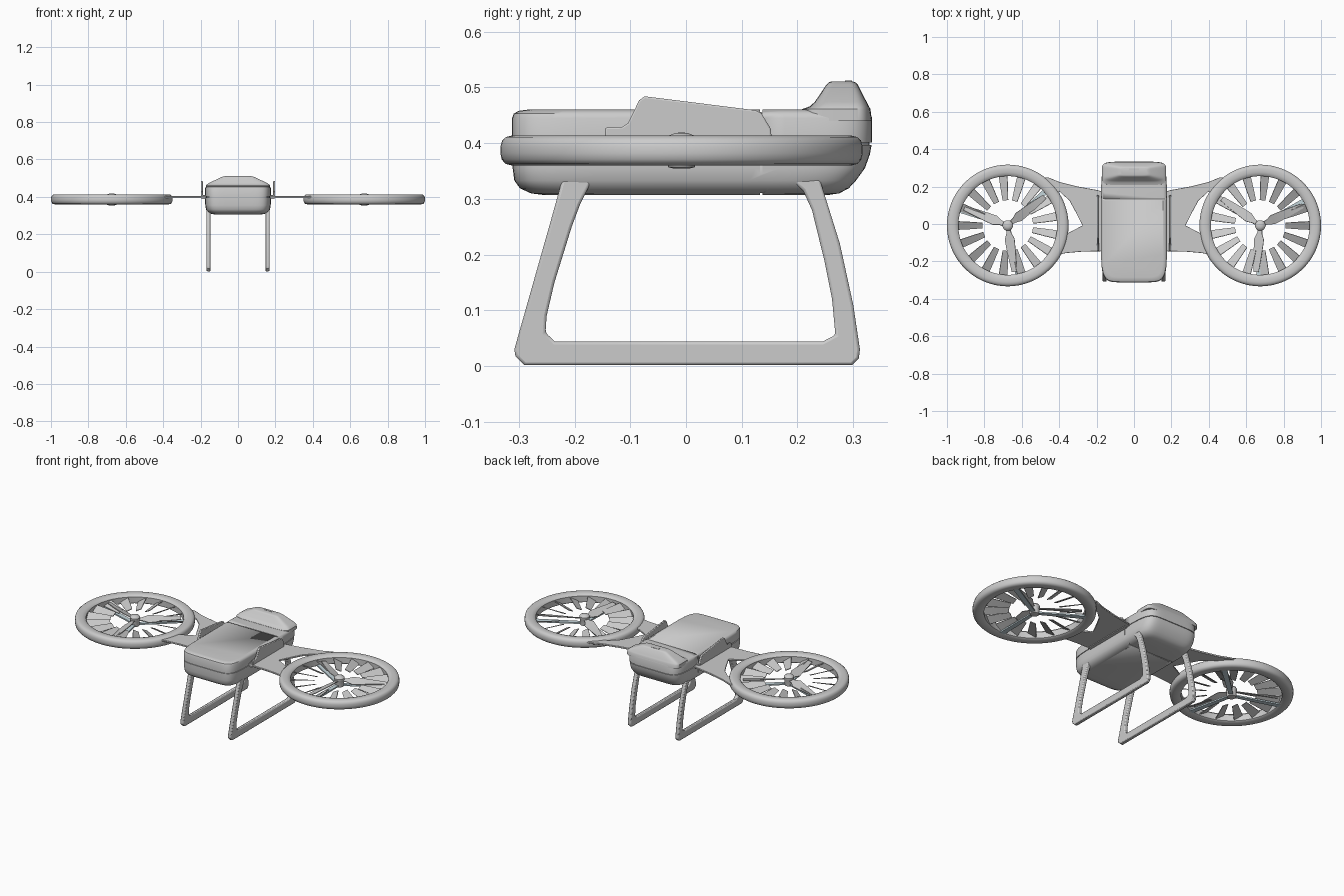
import bpy, bmesh, math

if "Cube" in bpy.data.objects:
    bpy.data.objects.remove(bpy.data.objects["Cube"])

CX, CY = 0.675, -0.008   # duct centre


def finish(name, bm, mirror=False, angle=35, bevel=0.0):
    bmesh.ops.recalc_face_normals(bm, faces=bm.faces)
    me = bpy.data.meshes.new(name)
    bm.to_mesh(me)
    bm.free()
    ob = bpy.data.objects.new(name, me)
    bpy.context.collection.objects.link(ob)
    bpy.ops.object.select_all(action='DESELECT')
    ob.select_set(True)
    bpy.context.view_layer.objects.active = ob
    bpy.ops.object.shade_smooth_by_angle(angle=math.radians(angle))
    if bevel:
        m = ob.modifiers.new("Bevel", 'BEVEL')
        m.width, m.segments = bevel, 2
        m.limit_method, m.angle_limit = 'ANGLE', math.radians(50)
    if mirror:
        ob.modifiers.new("Mirror", 'MIRROR')
    return ob


def skin(bm, rings, closed=False):
    n = len(rings[0])
    pairs = list(zip(rings, rings[1:])) + ([(rings[-1], rings[0])] if closed else [])
    for a, b in pairs:
        for i in range(n):
            j = (i + 1) % n
            bm.faces.new((a[i], a[j], b[j], b[i]))
    if not closed:
        bm.faces.new(rings[0])
        bm.faces.new(rings[-1])


def loft(name, layers, cx=0.0, power=2, segs=64, closed=False, **kw):
    """Stack superellipse sections given as (z, half_width, y_front, y_back)."""
    bm = bmesh.new()
    rings = []
    for z, hw, y0, y1 in layers:
        ring = []
        for i in range(segs):
            t = 2 * math.pi * (i + 0.5) / segs
            c, s = math.cos(t), math.sin(t)
            x = cx + hw * math.copysign(abs(c) ** (2 / power), c)
            y = (y0 + y1) / 2 + (y1 - y0) / 2 * math.copysign(abs(s) ** (2 / power), s)
            ring.append(bm.verts.new((x, y, z)))
        rings.append(ring)
    skin(bm, rings, closed)
    return finish(name, bm, **kw)


def round_layers(profile):
    return [(z, r, CY - r, CY + r) for r, z in profile]


def plate(name, pts, lo, hi, axis, **kw):
    """Extrude an outline: axis 'z' takes (x, y) points, axis 'x' takes (y, z)."""
    bm = bmesh.new()
    place = (lambda p, d: (p[0], p[1], d)) if axis == 'z' else (lambda p, d: (d, p[0], p[1]))
    skin(bm, [[bm.verts.new(place(p, d)) for p in pts] for d in (lo, hi)])
    return finish(name, bm, **kw)


def blades(name, cx, angles, stations, z, thick=0.004, **kw):
    """Radial blades; stations are (radius, width, pitch in degrees)."""
    bm = bmesh.new()
    for a in angles:
        ca, sa = math.cos(math.radians(a)), math.sin(math.radians(a))
        rings = []
        for r, w, pitch in stations:
            cp, sp = math.cos(math.radians(pitch)), math.sin(math.radians(pitch))
            ring = []
            for u, v in ((-w / 2, -thick / 2), (w / 2, -thick / 2), (w / 2, thick / 2), (-w / 2, thick / 2)):
                t, h = u * cp - v * sp, u * sp + v * cp
                ring.append(bm.verts.new((cx + r * ca - t * sa, CY + r * sa + t * ca, z + h)))
            rings.append(ring)
        skin(bm, rings)
    return finish(name, bm, **kw)


# Main body with a seam around the middle
body = loft("body", [
    (0.307, 0.130, -0.255, 0.255), (0.310, 0.146, -0.278, 0.275), (0.319, 0.162, -0.298, 0.292),
    (0.333, 0.171, -0.308, 0.305), (0.355, 0.175, -0.311, 0.321), (0.380, 0.176, -0.312, 0.330),
    (0.397, 0.176, -0.312, 0.333), (0.397, 0.172, -0.308, 0.329), (0.401, 0.172, -0.308, 0.329),
    (0.401, 0.176, -0.312, 0.334), (0.445, 0.176, -0.312, 0.334), (0.453, 0.173, -0.309, 0.331),
    (0.458, 0.166, -0.300, 0.323), (0.460, 0.155, -0.285, 0.310)], power=7, segs=96)

# Panel line running round the body
cut = bmesh.new()
for x, z, sx, sz in ((0, 0.46, 0.5, 0.008), (0, 0.307, 0.5, 0.008),
                     (0.176, 0.38, 0.006, 0.2), (-0.176, 0.38, 0.006, 0.2)):
    box = bmesh.ops.create_cube(cut, size=1)["verts"]
    bmesh.ops.scale(cut, vec=(sx, 0.004, sz), verts=box)
    bmesh.ops.translate(cut, vec=(x, 0.135, z), verts=box)
cutter = finish("panel_line_cutter", cut)
cutter.hide_render = True
cutter.hide_set(True)
groove = body.modifiers.new("Groove", 'BOOLEAN')
groove.operation, groove.object, groove.solver = 'DIFFERENCE', cutter, 'EXACT'
groove.use_self = True

# Raised rear hump and its small slot
loft("rear_hump", [
    (0.440, 0.172, 0.205, 0.333), (0.461, 0.172, 0.208, 0.331), (0.466, 0.168, 0.222, 0.328),
    (0.474, 0.156, 0.231, 0.324), (0.505, 0.090, 0.252, 0.308), (0.509, 0.080, 0.256, 0.304),
    (0.511, 0.070, 0.262, 0.298)], power=6, segs=96)
plate("hump_slot", [(-0.03, 0.285), (0.03, 0.285), (0.025, 0.298), (-0.025, 0.298)], 0.505, 0.5125, 'z')

# Wings linking body and ducts, with the open notch beside the duct
plate("wing", [
    (0.15, 0.165), (0.19, 0.18), (0.30, 0.20), (0.40, 0.225), (0.46, 0.25), (0.52, 0.245),
    (0.43, 0.15), (0.40, 0.175), (0.345, 0.125), (0.315, 0.07), (0.275, -0.008), (0.365, -0.055),
    (0.385, -0.06), (0.39, -0.10), (0.415, -0.165), (0.36, -0.155), (0.28, -0.148), (0.15, -0.145)],
    0.394, 0.404, 'z', mirror=True, bevel=0.002)

# Upright fins at the wing roots
plate("side_fin", [
    (-0.145, 0.394), (-0.145, 0.428), (-0.115, 0.429), (-0.104, 0.436), (-0.084, 0.477),
    (-0.074, 0.484), (0.125, 0.459), (0.135, 0.454), (0.152, 0.426), (0.155, 0.394)],
    0.187, 0.199, 'x', mirror=True, bevel=0.003)
plate("fin_base", [(-0.145, 0.39), (-0.145, 0.41), (0.155, 0.41), (0.155, 0.39)],
      0.165, 0.195, 'x', mirror=True)

# Landing skids
plate("landing_skid", [
    (-0.222, 0.335), (-0.240, 0.27), (-0.308, 0.03), (-0.306, 0.018), (-0.290, 0.002),
    (0.298, 0.002), (0.310, 0.014), (0.312, 0.03), (0.300, 0.11), (0.276, 0.22), (0.240, 0.335),
    (0.188, 0.335), (0.210, 0.315), (0.226, 0.28), (0.248, 0.19), (0.262, 0.12), (0.268, 0.056),
    (0.245, 0.044), (-0.235, 0.044), (-0.252, 0.06), (-0.250, 0.09), (-0.236, 0.15),
    (-0.205, 0.25), (-0.190, 0.29), (-0.168, 0.335)],
    0.146, 0.168, 'x', mirror=True, bevel=0.005)

# Duct rings
loft("duct_ring", round_layers([
    (0.265, 0.366), (0.272, 0.361), (0.305, 0.360), (0.316, 0.363), (0.323, 0.371), (0.325, 0.382),
    (0.325, 0.394), (0.322, 0.405), (0.315, 0.411), (0.303, 0.414), (0.285, 0.413), (0.270, 0.409),
    (0.264, 0.402)]), cx=CX, segs=96, closed=True, mirror=True)

# Fixed vanes hanging inside the ducts
blades("duct_vanes", CX, [i * 360 / 17 for i in range(17)],
       [(0.135, 0.032, 25), (0.20, 0.043, 28), (0.27, 0.052, 30)], 0.385, mirror=True)

# Hub with rounded cap
loft("rotor_hub", round_layers([
    (0.016, 0.355), (0.024, 0.357), (0.026, 0.365), (0.026, 0.392), (0.028, 0.396), (0.028, 0.406),
    (0.022, 0.414), (0.012, 0.418), (0.004, 0.419)]), cx=CX, segs=32, mirror=True)

# Propellers and the pale support struts beneath them
pale = bpy.data.materials.new("pale_blue_grey")
pale.diffuse_color = (0.55, 0.66, 0.70, 1)
pale.use_nodes = True
pale.node_tree.nodes["Principled BSDF"].inputs["Base Color"].default_value = pale.diffuse_color
for side, cx, turn in (("left", -CX, 38), ("right", CX, 25)):
    angles = [turn + 120 * i for i in range(3)]
    blades(side + "_propeller", cx, angles,
           [(0.015, 0.022, 15), (0.04, 0.026, 18), (0.075, 0.056, 22), (0.12, 0.050, 18),
            (0.19, 0.038, 12), (0.25, 0.026, 8)], 0.392)
    struts = blades(side + "_struts", cx, [a + 4 for a in angles],
                    [(0.015, 0.022, 0), (0.10, 0.026, 0), (0.275, 0.030, 0)], 0.366, 0.008)
    struts.data.materials.append(pale)
